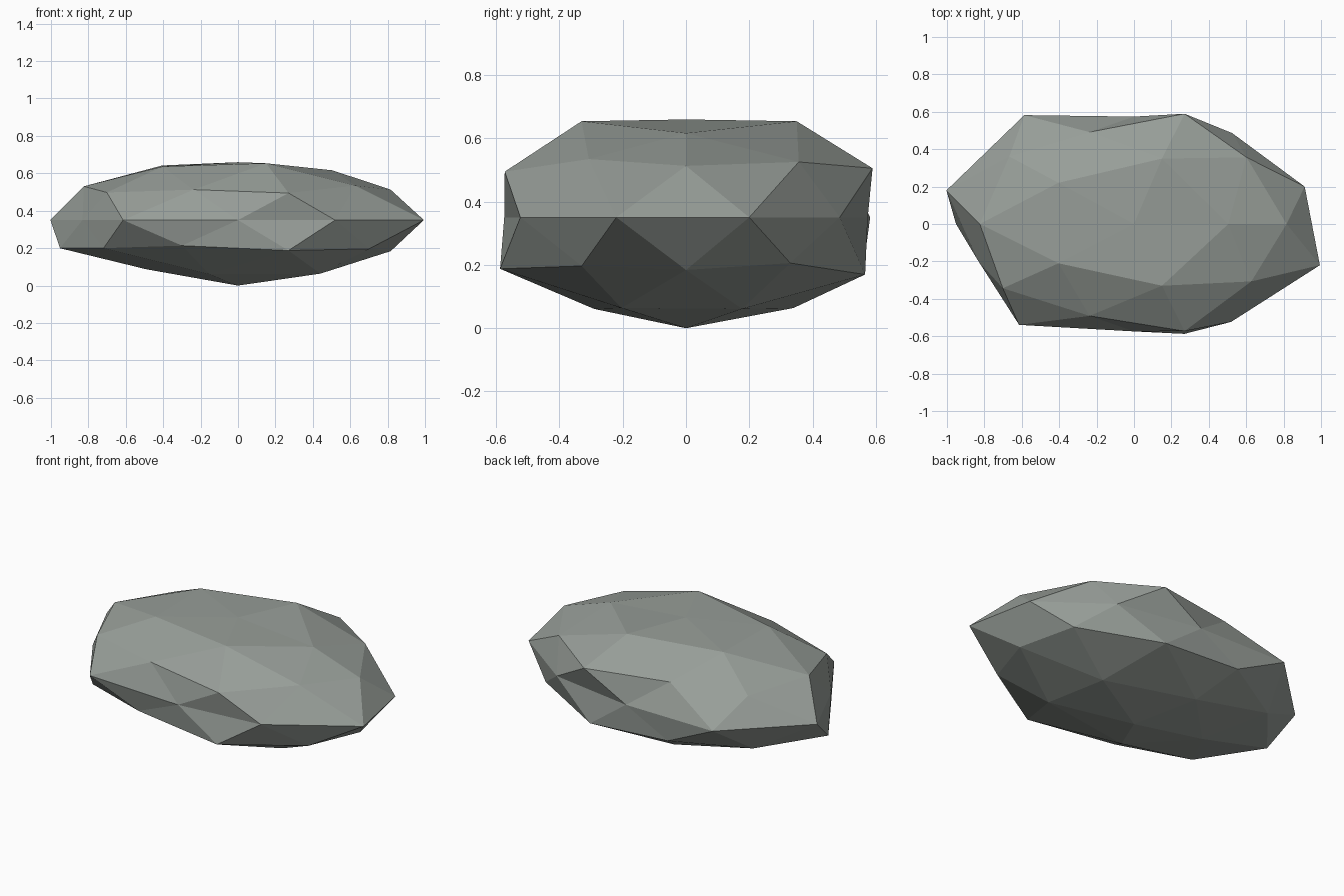
import bpy
import bmesh
from math import atan2, degrees

if "Cube" in bpy.data.objects:
    bpy.data.objects.remove(bpy.data.objects["Cube"], do_unlink=True)

# Overall half-sizes of the boulder and the height of its middle
HALF_SIZE = (0.95, 0.66, 0.34)
MIDDLE = 0.35

# Uneven weathering: percent stretch in x, y, z for each ring of corners,
# from the underside to the crown, counter-clockwise from +x
bottom_tip = [(0, 0, 3)]
underside = [(-8, -13, 0), (3, 3, -1), (-2, 0, -9), (0, -12, 0), (9, 0, -1)]
lower_belly = [(1, 0, -7), (-2, 6, 1), (4, 0, -2), (10, 9, -16), (8, 10, -9)]
upper_belly = [(3, -5, -5), (3, 0, -1), (12, 0, -1), (14, -7, -10), (2, -5, 1)]
waist = [(1, -2, 0), (-6, -9, 0), (0, -13, 0), (5, 9, 0), (11, -12, 0),
         (-8, -2, 0), (10, 1, 0), (0, -13, 0), (-7, -2, 0), (10, 8, 0)]
lower_shoulder = [(-4, 0, 7), (3, 5, 2), (-3, 4, -1), (2, -1, -3), (3, 2, -5)]
upper_shoulder = [(-8, 8, -2), (-5, -8, -5), (2, 0, 1), (-5, -8, -9), (-4, -7, 3)]
crown = [(1, 0, -8), (-3, 6, 5), (0, 8, 1), (0, 3, -1), (-3, 0, 5)]
top_tip = [(0, 0, -9)]
weathering = (bottom_tip + underside + lower_belly + upper_belly + waist
              + lower_shoulder + upper_shoulder + crown + top_tip)


def ring_order(vert):
    """Sort corners by height, then by angle around the boulder."""
    angle = round(degrees(atan2(vert.co.y, vert.co.x))) % 360
    return round(vert.co.z, 2), angle


# Boulder: a faceted ball, flattened and worn unevenly
bm = bmesh.new()
bmesh.ops.create_icosphere(bm, subdivisions=2, radius=1)
for vert, wear in zip(sorted(bm.verts, key=ring_order), weathering):
    for axis in range(3):
        vert.co[axis] *= HALF_SIZE[axis] * (1 + wear[axis] / 100)
    vert.co.z += MIDDLE
bmesh.ops.recalc_face_normals(bm, faces=bm.faces)

mesh = bpy.data.meshes.new("boulder")
bm.to_mesh(mesh)
bm.free()
boulder = bpy.data.objects.new("boulder", mesh)
bpy.context.collection.objects.link(boulder)

# Stone colour
stone = bpy.data.materials.new("grey_stone")
stone.use_nodes = True
colour = (0.31, 0.34, 0.315, 1)
stone.diffuse_color = colour
stone.node_tree.nodes["Principled BSDF"].inputs["Base Color"].default_value = colour
mesh.materials.append(stone)
